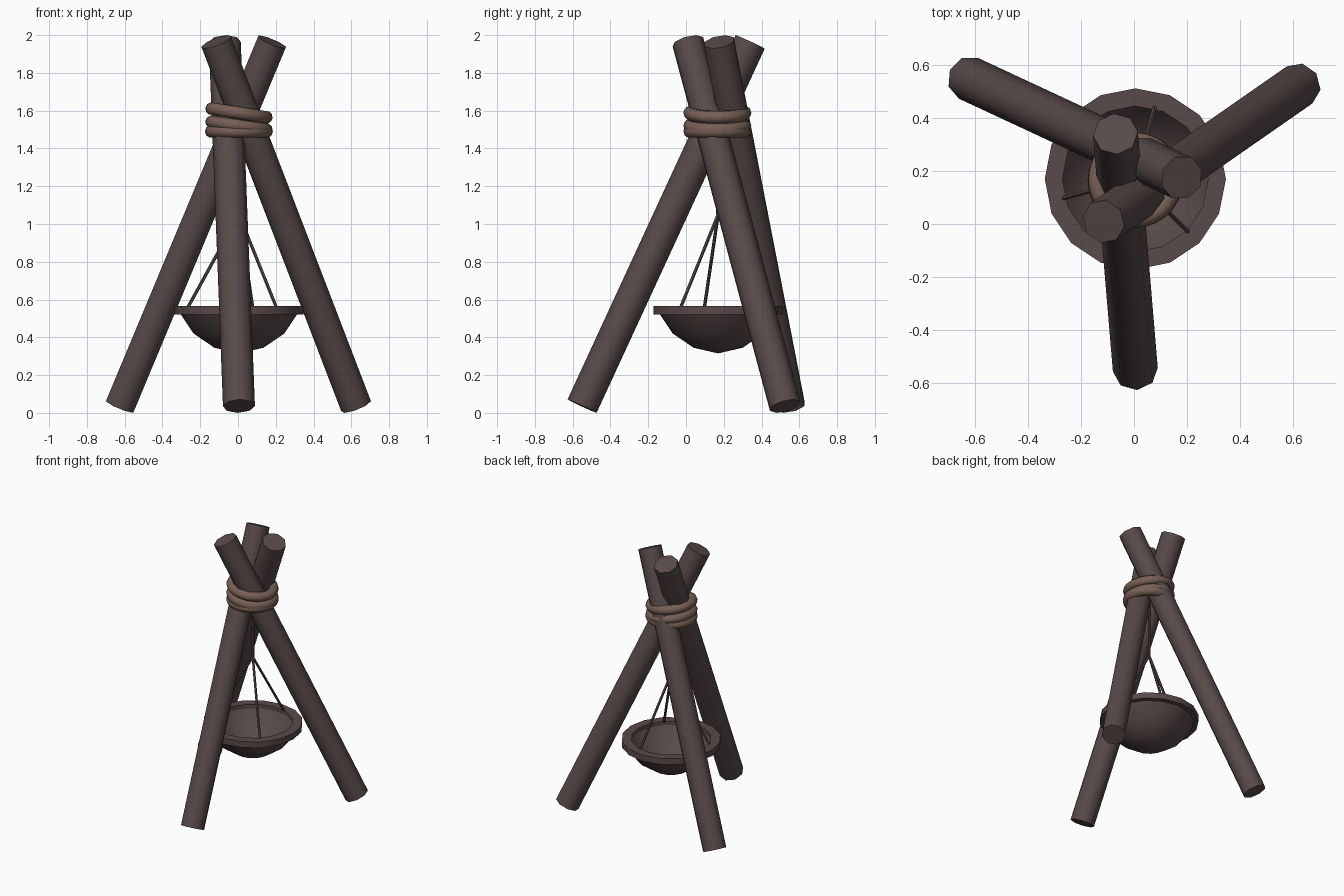
import bpy, bmesh, math
from mathutils import Vector, Matrix

cube = bpy.data.objects.get("Cube")
if cube:
    bpy.data.objects.remove(cube)

CX, CY = 0.005, 0.17  # axis of the hanging bowl and the lashing


def material(name, rgb):
    m = bpy.data.materials.new(name)
    m.use_nodes = True
    m.diffuse_color = (*rgb, 1)
    m.node_tree.nodes["Principled BSDF"].inputs["Base Color"].default_value = (*rgb, 1)
    return m


WOOD = material("dark wood", (0.098, 0.068, 0.067))
ROPE = material("brown rope", (0.185, 0.115, 0.09))


def finish(bm, name, mat, angle):
    bmesh.ops.recalc_face_normals(bm, faces=bm.faces)
    mesh = bpy.data.meshes.new(name)
    bm.to_mesh(mesh)
    bm.free()
    mesh.materials.append(mat)
    obj = bpy.data.objects.new(name, mesh)
    bpy.context.collection.objects.link(obj)
    bpy.ops.object.select_all(action="DESELECT")
    obj.select_set(True)
    bpy.context.view_layer.objects.active = obj
    bpy.ops.object.shade_smooth_by_angle(angle=math.radians(angle))
    return obj


def rod(name, a, b, radius, sides, mat):
    a, b = Vector(a), Vector(b)
    axis = b - a
    turn = axis.to_track_quat("Z", "Y").to_matrix().to_4x4()
    bm = bmesh.new()
    bmesh.ops.create_cone(bm, cap_ends=True, segments=sides, radius1=radius,
                          radius2=radius, depth=axis.length,
                          matrix=Matrix.Translation((a + b) / 2) @ turn)
    return finish(bm, name, mat, 50)


def lathe(name, profile, steps, mat, angle, closed=False, matrix=Matrix()):
    bm = bmesh.new()
    verts = [bm.verts.new((r, 0, z)) for r, z in profile]
    edges = [bm.edges.new(pair) for pair in zip(verts, verts[1:])]
    if closed:
        edges.append(bm.edges.new((verts[-1], verts[0])))
    bmesh.ops.spin(bm, geom=verts + edges, cent=(0, 0, 0), axis=(0, 0, 1),
                   angle=math.tau, steps=steps)
    bmesh.ops.remove_doubles(bm, verts=bm.verts, dist=0.0005)
    bmesh.ops.transform(bm, matrix=matrix, verts=bm.verts)
    return finish(bm, name, mat, angle)


# Three crossing poles
rod("front_pole", (0.005, -0.55, 0.036), (-0.07, 0.34, 1.964), 0.085, 8, WOOD)
rod("back_right_pole", (-0.625, 0.55, 0.036), (0.18, 0.175, 1.964), 0.085, 8, WOOD)
rod("back_left_pole", (0.625, 0.525, 0.036), (-0.115, 0.01, 1.964), 0.085, 8, WOOD)

# Rope lashing: stacked loops, the upper ones tilted
section = [(0.146 + 0.034 * math.cos(math.tau * i / 10),
            0.034 * math.sin(math.tau * i / 10)) for i in range(10)]
for name, z, tilt in (("lower", 1.49, 0), ("middle", 1.52, 8), ("upper", 1.588, 9)):
    place = Matrix.Translation((CX, CY - 0.004, z)) @ Matrix.Rotation(math.radians(tilt), 4, "Y")
    lathe(name + "_rope_loop", section, 28, ROPE, 60, True, place)

# Bowl with a heavy rim
at_bowl = Matrix.Translation((CX, CY, 0))
lathe("bowl_rim", [(0.275, 0.565), (0.342, 0.565), (0.342, 0.52), (0.275, 0.52)],
      16, WOOD, 30, True, at_bowl)
lathe("bowl", [(0, 0.315), (0.13, 0.345), (0.24, 0.42), (0.31, 0.525), (0.278, 0.54),
               (0.215, 0.44), (0.115, 0.375), (0, 0.35)],
      16, WOOD, 40, False, at_bowl)

# Hanging cords
apex = (CX, CY, 1.05)
rod("main_cord", apex, (CX, CY, 1.55), 0.01, 6, WOOD)
for i, degrees in enumerate((75, 195, 315)):
    a = math.radians(degrees)
    rim = (CX + 0.285 * math.cos(a), CY + 0.285 * math.sin(a), 0.55)
    rod(f"bowl_cord_{i + 1}", rim, apex, 0.009, 6, WOOD)
